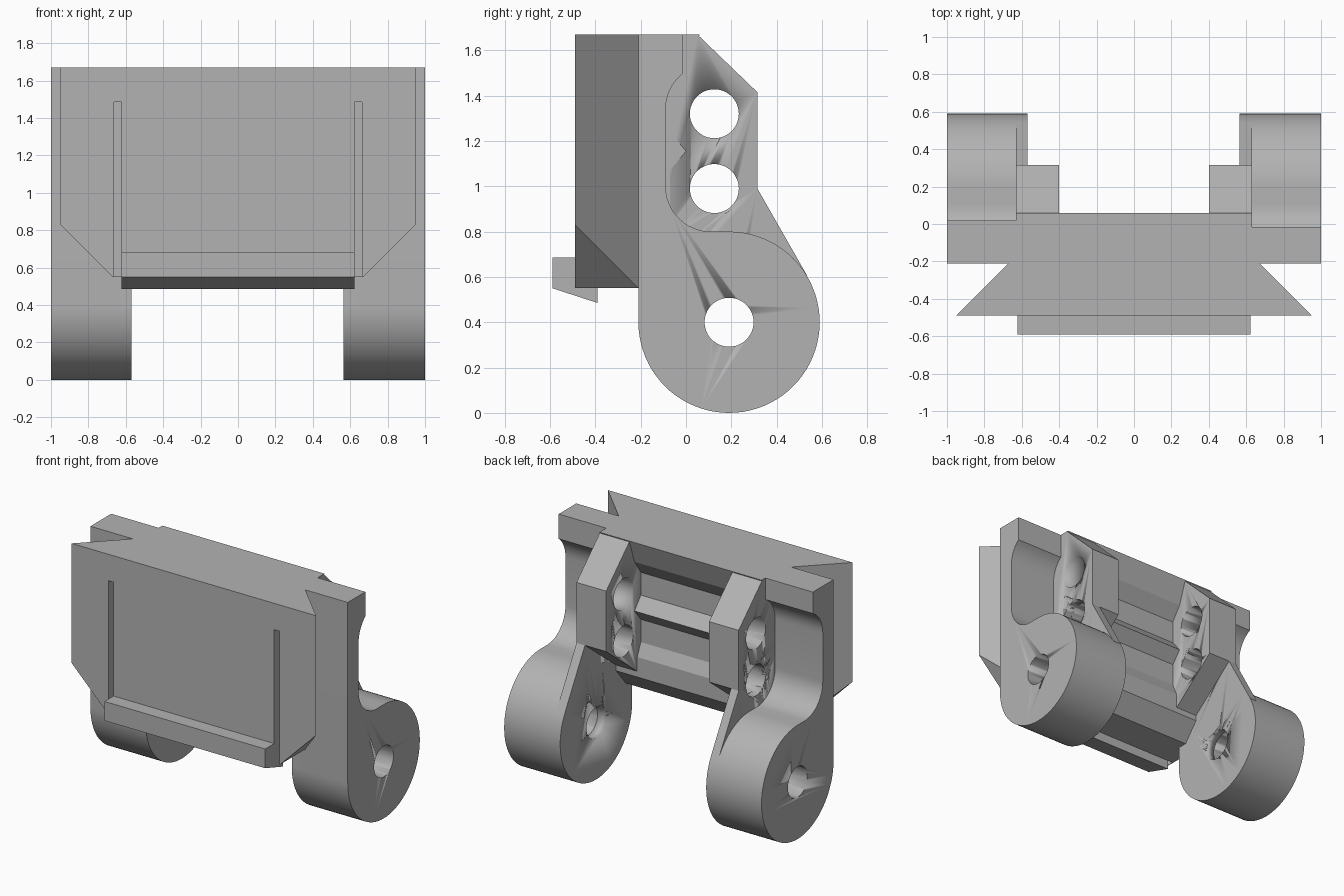
import bpy, bmesh, math
from mathutils import Vector

if "Cube" in bpy.data.objects:
    bpy.data.objects.remove(bpy.data.objects["Cube"], do_unlink=True)

GREY = (0.45, 0.45, 0.45, 1)
grey = bpy.data.materials.new("plain grey")
grey.use_nodes = True
grey.diffuse_color = GREY
grey.node_tree.nodes["Principled BSDF"].inputs["Base Color"].default_value = GREY


def prism(name, profile, axis, low, high):
    """Extrude a profile along x (points are y, z) or along z (points are x, y)."""
    bm = bmesh.new()

    def place(p, h):
        return (h, *p) if axis == "x" else (*p, h)
    face = bm.faces.new([bm.verts.new(place(p, low)) for p in profile])
    move = Vector(place((0, 0), high - low))
    out = bmesh.ops.extrude_face_region(bm, geom=[face])
    bmesh.ops.translate(bm, vec=move, verts=[v for v in out["geom"] if isinstance(v, bmesh.types.BMVert)])
    bmesh.ops.recalc_face_normals(bm, faces=bm.faces)
    mesh = bpy.data.meshes.new(name)
    bm.to_mesh(mesh)
    bm.free()
    mesh.materials.append(grey)
    ob = bpy.data.objects.new(name, mesh)
    bpy.context.collection.objects.link(ob)
    return ob


def arc(cy, cz, r, start, end, steps):
    angles = [math.radians(start + (end - start) * i / steps) for i in range(steps + 1)]
    return [(cy + r * math.cos(a), cz + r * math.sin(a)) for a in angles]


def cut(ob, cutter):
    mod = ob.modifiers.new("cut", "BOOLEAN")
    mod.operation = "DIFFERENCE"
    mod.solver = "EXACT"
    mod.object = cutter


def helper(ob):
    ob.hide_render = True
    ob.hide_viewport = True
    ob.display_type = "WIRE"
    return ob


def smooth(ob):
    bpy.ops.object.select_all(action="DESELECT")
    ob.select_set(True)
    bpy.context.view_layer.objects.active = ob
    bpy.ops.object.shade_smooth_by_angle(angle=math.radians(25))


TOP, FRONT = 1.67, -0.21
LUG = (0.19, 0.40)
BOLTS = [(0.125, 1.32), (0.125, 0.99)]

# Cross bores through lugs and ribs
lug_bore = prism("lug_bore", arc(*LUG, 0.108, 0, 352.5, 47), "x", -1.2, 1.2)
bolt_bores = [prism("bolt_bore", arc(*c, 0.108, 0, 352.5, 47), "x", -1.2, 1.2) for c in BOLTS]

# Dovetail plate with chamfered lower corners
dovetail = prism("dovetail_plate", [(-0.95, -0.49), (0.95, -0.49), (0.67, FRONT), (0.67, -0.15),
                                    (-0.67, -0.15), (-0.67, FRONT)], "z", 0.55, TOP)
bm = bmesh.new()
bm.from_mesh(dovetail.data)
for s in (-1, 1):
    bmesh.ops.bisect_plane(bm, geom=bm.verts[:] + bm.edges[:] + bm.faces[:],
                           plane_co=(s * 0.67, 0, 0.55), plane_no=(s, 0, -1), clear_outer=True)
    bmesh.ops.holes_fill(bm, edges=[e for e in bm.edges if e.is_boundary], sides=0)
bmesh.ops.recalc_face_normals(bm, faces=bm.faces)
bm.to_mesh(dovetail.data)
bm.free()

# Narrow vertical slots in the plate
for s in (-1, 1):
    a, b = sorted((s * 0.624, s * 0.664))
    slot = prism("slot_cutter", [(a, -0.6), (b, -0.6), (b, -0.39), (a, -0.39)], "z", 0.4, 1.485)
    cut(dovetail, helper(slot))

# Lower front lip
prism("front_lip", [(-0.59, 0.685), (-0.59, 0.55), (-0.39, 0.485), (-0.39, 0.685)], "x", -0.624, 0.624)

# Central web with hollows clearing the bolts
web = [(FRONT, TOP), (0.06, TOP), (0.0, 1.50), (-0.07, 1.40), (-0.07, 1.24), (0.0, 1.155),
       (-0.07, 1.07), (-0.07, 0.91), (-0.03, 0.82), (-0.03, 0.68), (-0.14, 0.55), (FRONT, 0.55)]
prism("central_web", web, "x", -0.63, 0.63)

# Arms with lugs, ribs and gussets on both sides
for side, s, back, inner in (("left", 1, -0.015, 0.565), ("right", -1, 0.02, 0.57)):
    def span(a, b):
        return sorted((s * a, s * b))

    # Arm: upright, relieved back edge and round lug in one profile
    turn = 180 - math.degrees(math.acos((0.11 - back) / 0.2))
    turn = math.degrees(math.acos((back - 0.11) / 0.2))
    arm = prism(side + "_arm", [(FRONT, TOP), (back, TOP)] + arc(0.11, 1.34, 0.2, turn, 180, 8)
                + arc(0.11, 1.0, 0.2, 180, 270, 12) + arc(*LUG, 0.4, 90, -180, 60),
                "x", *span(0.63, 1.0))
    boss = prism(side + "_lug_boss", arc(*LUG, 0.4, 0, 355.5, 79), "x", *span(inner, 0.63))

    # Rib carrying two bolt holes
    rib = prism(side + "_rib", [(-0.15, TOP), (0.05, TOP), (0.315, 1.415), (0.315, 0.99),
                                (-0.03, 0.72), (-0.15, 0.72)], "x", *span(0.40, 0.63))

    # Gusset running tangent from rib to lug
    gusset = prism(side + "_gusset", [(FRONT, 1.2), (0.0, 1.2), (0.315, 0.99), (0.535, 0.605),
                                      LUG, (FRONT, 0.40)], "x", *span(inner, 0.63))
    for ob in (arm, boss, gusset):
        cut(ob, lug_bore)
    for ob in (rib, gusset):
        for bore in bolt_bores:
            cut(ob, bore)
    for ob in (arm, boss, rib, gusset):
        smooth(ob)

for ob in [lug_bore] + bolt_bores:
    smooth(ob)
    helper(ob)
